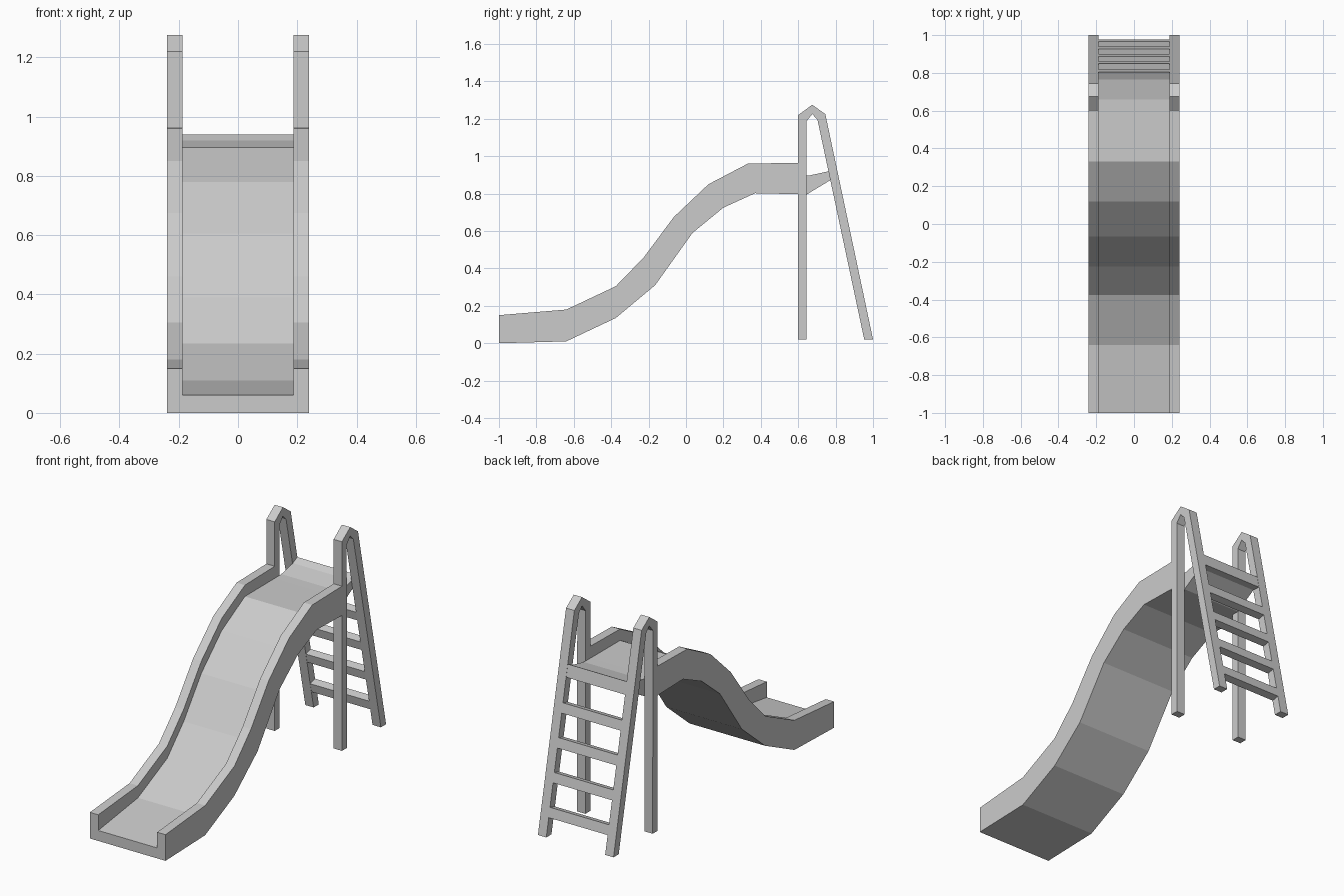
import bpy, bmesh

if "Cube" in bpy.data.objects:
    bpy.data.objects.remove(bpy.data.objects["Cube"])

IN, OUT = 0.187, 0.24  # inner and outer half-widths


def make_object(name, verts, faces):
    bm = bmesh.new()
    vs = [bm.verts.new(v) for v in verts]
    for f in faces:
        bm.faces.new([vs[i] for i in f])
    bmesh.ops.recalc_face_normals(bm, faces=bm.faces)
    me = bpy.data.meshes.new(name)
    bm.to_mesh(me)
    bm.free()
    ob = bpy.data.objects.new(name, me)
    bpy.context.collection.objects.link(ob)
    return ob


def extrude_x(name, profile, x0, x1):
    """Solid from a (y, z) profile, extruded along x."""
    n = len(profile)
    verts = [(x, y, z) for x in (x0, x1) for y, z in profile]
    faces = [range(n), range(n, 2 * n)]
    faces += [(i, (i + 1) % n, n + (i + 1) % n, n + i) for i in range(n)]
    return make_object(name, verts, faces)


# Slide chute: U-shaped section lofted along the curve
top = [(-1, .15), (-.64, .18), (-.375, .305), (-.225, .46),
       (-.065, .675), (.12, .85), (.33, .96), (.6, .965)]
bottom = [(-1, 0), (-.64, .01), (-.375, .135), (-.165, .31),
          (.035, .59), (.2, .725), (.37, .802), (.6, .797)]
drop = [.09, .07, .07, .07, .07, .07, .065, .069]
verts = []
for (ty, tz), (by, bz), d in zip(top, bottom, drop):
    verts += [(-OUT, by, bz), (-OUT, ty, tz), (-IN, ty, tz), (-IN, ty, tz - d),
              (IN, ty, tz - d), (IN, ty, tz), (OUT, ty, tz), (OUT, by, bz)]
faces = [range(8)]
for s in range(len(top) - 1):
    for i in range(8):
        j = (i + 1) % 8
        faces.append((s * 8 + i, s * 8 + j, s * 8 + 8 + j, s * 8 + 8 + i))
make_object("slide_chute", verts, faces)

# Platform behind the chute, ending flush with the ladder
extrude_x("platform", [(.6, .797), (.6, .896), (.66, .897), (.765, .92),
                       (.804, .94), (.819, .87), (.772, .872), (.645, .795)], -IN, IN)

# Looped side frames: upright post, handle and sloping ladder rail
frame = [(.6, .02), (.6, 1.22), (.675, 1.275), (.745, 1.225), (1, .02),
         (.953, .02), (.703, 1.195), (.675, 1.225), (.643, 1.185), (.645, .02)]
for side, sx in (("left", -1), ("right", 1)):
    extrude_x(side + "_ladder_frame", frame, sx * IN, sx * OUT)


# Ladder rungs, following the slope of the rails
def rail_y(z):
    return .745 + (1.225 - z) * .2116


for k in range(4):
    z = .125 + .185 * k
    h = .055
    extrude_x(f"ladder_rung_{k + 1}",
              [(rail_y(z), z), (rail_y(z + h), z + h),
               (rail_y(z + h) - .044, z + h - .012), (rail_y(z) - .044, z - .008)], -IN, IN)
